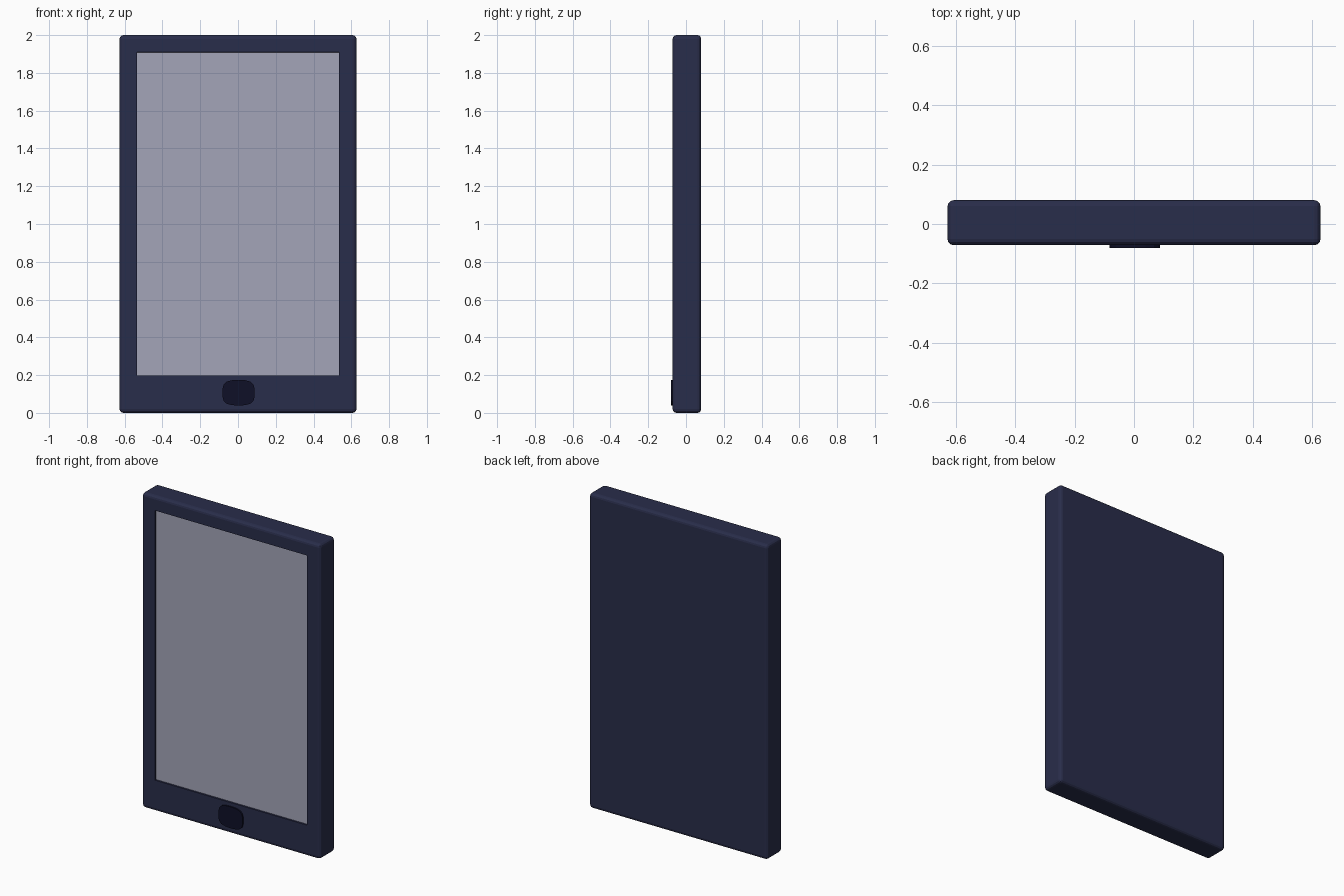
import bpy, bmesh
from mathutils import Vector

if "Cube" in bpy.data.objects:
    bpy.data.objects.remove(bpy.data.objects["Cube"])

W, FRONT, BACK = 0.627, -0.071, 0.08           # half width, front and back y
SX, SZ0, SZ1 = 0.535, 0.197, 1.91              # screen half width, bottom, top


def material(name, rgb):
    m = bpy.data.materials.new(name)
    m.diffuse_color = (*rgb, 1)
    m.use_nodes = True
    m.node_tree.nodes["Principled BSDF"].inputs["Base Color"].default_value = m.diffuse_color
    return m


def finish(bm, name, mat):
    bmesh.ops.recalc_face_normals(bm, faces=bm.faces)
    me = bpy.data.meshes.new(name)
    bm.to_mesh(me)
    bm.free()
    me.materials.append(mat)
    ob = bpy.data.objects.new(name, me)
    bpy.context.collection.objects.link(ob)
    return ob


def box(x0, x1, y0, y1, z0, z1):
    bm = bmesh.new()
    bmesh.ops.create_cube(bm, size=1)
    for v in bm.verts:
        v.co = Vector((x1 if v.co.x > 0 else x0,
                       y1 if v.co.y > 0 else y0,
                       z1 if v.co.z > 0 else z0))
    return bm


navy = material("navy_shell", (0.022, 0.026, 0.069))
grey = material("screen_grey", (0.37, 0.376, 0.48))
dark = material("button_dark", (0.0045, 0.005, 0.02))

# Case: rounded slab with a shallow recess in the front face
bm = box(-W, W, FRONT, BACK, 0, 2)
bmesh.ops.bevel(bm, geom=bm.edges[:], offset=0.02, segments=3, profile=0.5, affect='EDGES')
bm.normal_update()
front = max((f for f in bm.faces if f.normal.y < -0.99), key=lambda f: f.calc_area())
bmesh.ops.inset_individual(bm, faces=[front], thickness=0.05)
for v in front.verts:
    v.co.x = SX if v.co.x > 0 else -SX
    v.co.z = SZ1 if v.co.z > 1 else SZ0
bmesh.ops.inset_individual(bm, faces=[front], thickness=0.002)
for v in front.verts:
    v.co.y = FRONT + 0.014
finish(bm, "tablet_case", navy)

# Screen panel lying in the recess
finish(box(-SX + 0.001, SX - 0.001, FRONT + 0.01, FRONT + 0.02, SZ0 + 0.001, SZ1 - 0.001),
       "screen", grey)

# Home button: squarish rounded disc standing just proud of the front
quarter = [(0.085, 0.02), (0.079, 0.043), (0.064, 0.058), (0.035, 0.066)]
half = quarter + [(0, 0.068)] + [(-x, z) for x, z in reversed(quarter)]
outline = half + [(-x, -z) for x, z in half]
bm = bmesh.new()
face = bm.faces.new([bm.verts.new((x + 0.003, -0.08, z + 0.107)) for x, z in outline])
ext = bmesh.ops.extrude_face_region(bm, geom=[face], use_keep_orig=True)
for v in ext["geom"]:
    if isinstance(v, bmesh.types.BMVert):
        v.co.y = -0.06
finish(bm, "home_button", dark)
